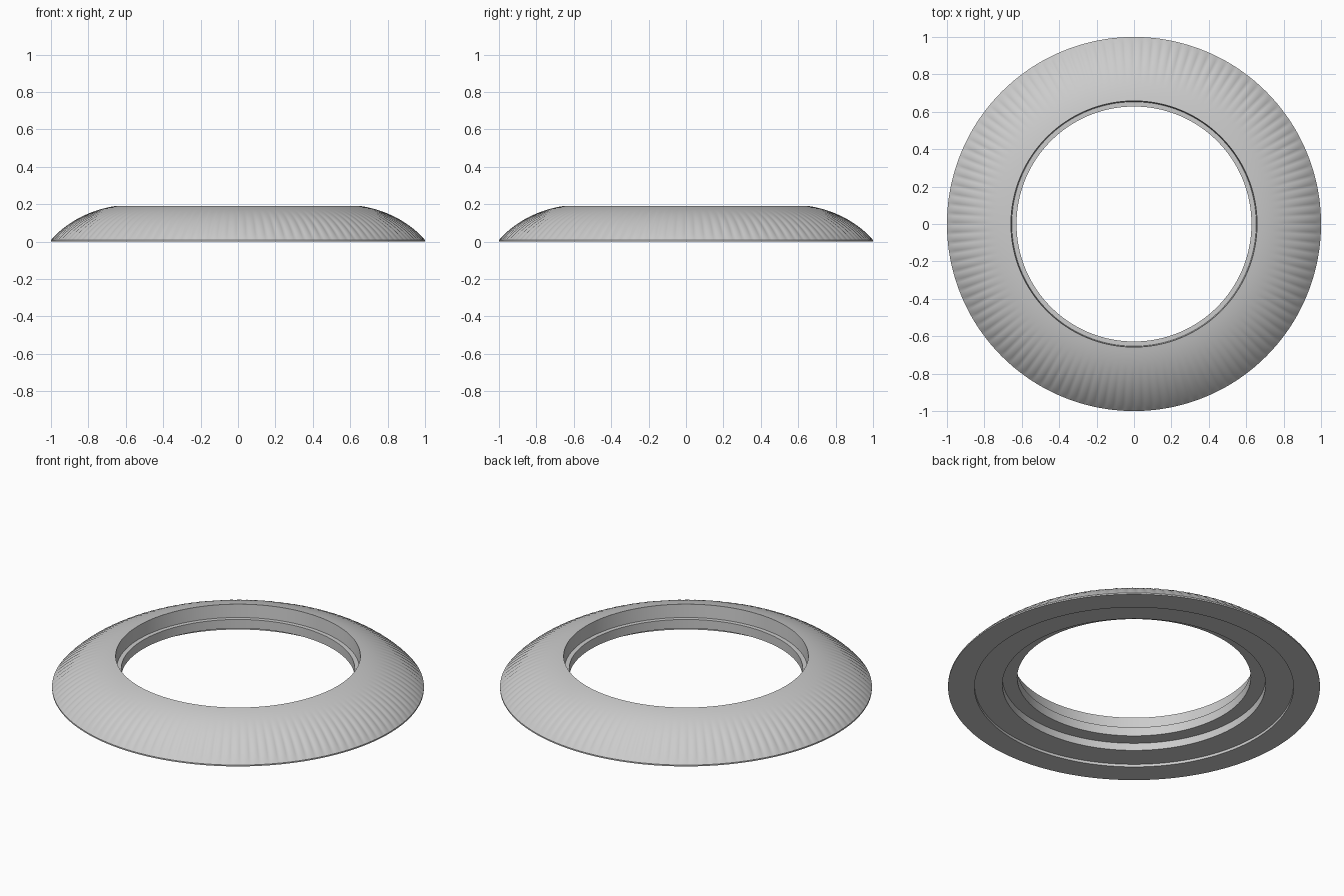
import bpy, bmesh, math

cube = bpy.data.objects.get("Cube")
if cube:
    bpy.data.objects.remove(cube, do_unlink=True)

FLUTES = 120
SEGMENTS = FLUTES * 6
DOME_STEPS = 18


def material(name, rgb):
    mat = bpy.data.materials.new(name)
    mat.use_nodes = True
    mat.diffuse_color = (*rgb, 1)
    mat.node_tree.nodes["Principled BSDF"].inputs["Base Color"].default_value = (*rgb, 1)
    return mat


# Domed outer face: shallow arc from the rim up to the opening
def dome_points(start, end, bulge):
    dr, dz = end[0] - start[0], end[1] - start[1]
    length = math.hypot(dr, dz)
    points = []
    for i in range(DOME_STEPS + 1):
        t = i / DOME_STEPS
        push = 4 * bulge * t * (1 - t)
        relief = math.sin(math.pi * min(1, t / 0.75) ** 0.5) if t < 0.75 else 0
        points.append((start[0] + dr * t + push * dz / length,
                       start[1] + dz * t - push * dr / length, relief))
    return points


# Closed cross-section: dome, stepped opening, stepped underside
profile = dome_points((1.0, 0.008), (0.658, 0.19), 0.033)
profile += [(r, z, 0) for r, z in (
    (0.653, 0.113), (0.628, 0.113), (0.628, 0.06),
    (0.708, 0.06), (0.708, 0.016), (0.858, 0.016), (0.858, 0), (1.0, 0))]

# Lathe the section, pressing shallow radial flutes into the dome
bm = bmesh.new()
rings = []
for s in range(SEGMENTS):
    angle = math.tau * s / SEGMENTS
    wave = 0.0045 * (abs(math.sin(angle * FLUTES / 2)) - 0.6)
    ring = []
    for r, z, relief in profile:
        rr, zz = r + wave * relief * 0.5, z + wave * relief * 0.85
        ring.append(bm.verts.new((rr * math.cos(angle), rr * math.sin(angle), zz)))
    rings.append(ring)
count = len(profile)
for s in range(SEGMENTS):
    a, b = rings[s], rings[(s + 1) % SEGMENTS]
    for i in range(count):
        j = (i + 1) % count
        bm.faces.new((a[i], b[i], b[j], a[j]))
bmesh.ops.recalc_face_normals(bm, faces=bm.faces)

mesh = bpy.data.meshes.new("fluted_trim_ring")
bm.to_mesh(mesh)
bm.free()
mesh.materials.append(material("light_grey", (0.6, 0.6, 0.6)))
ring_obj = bpy.data.objects.new("fluted_trim_ring", mesh)
bpy.context.collection.objects.link(ring_obj)
bpy.context.view_layer.objects.active = ring_obj
ring_obj.select_set(True)
bpy.ops.object.shade_smooth_by_angle(angle=math.radians(35))
